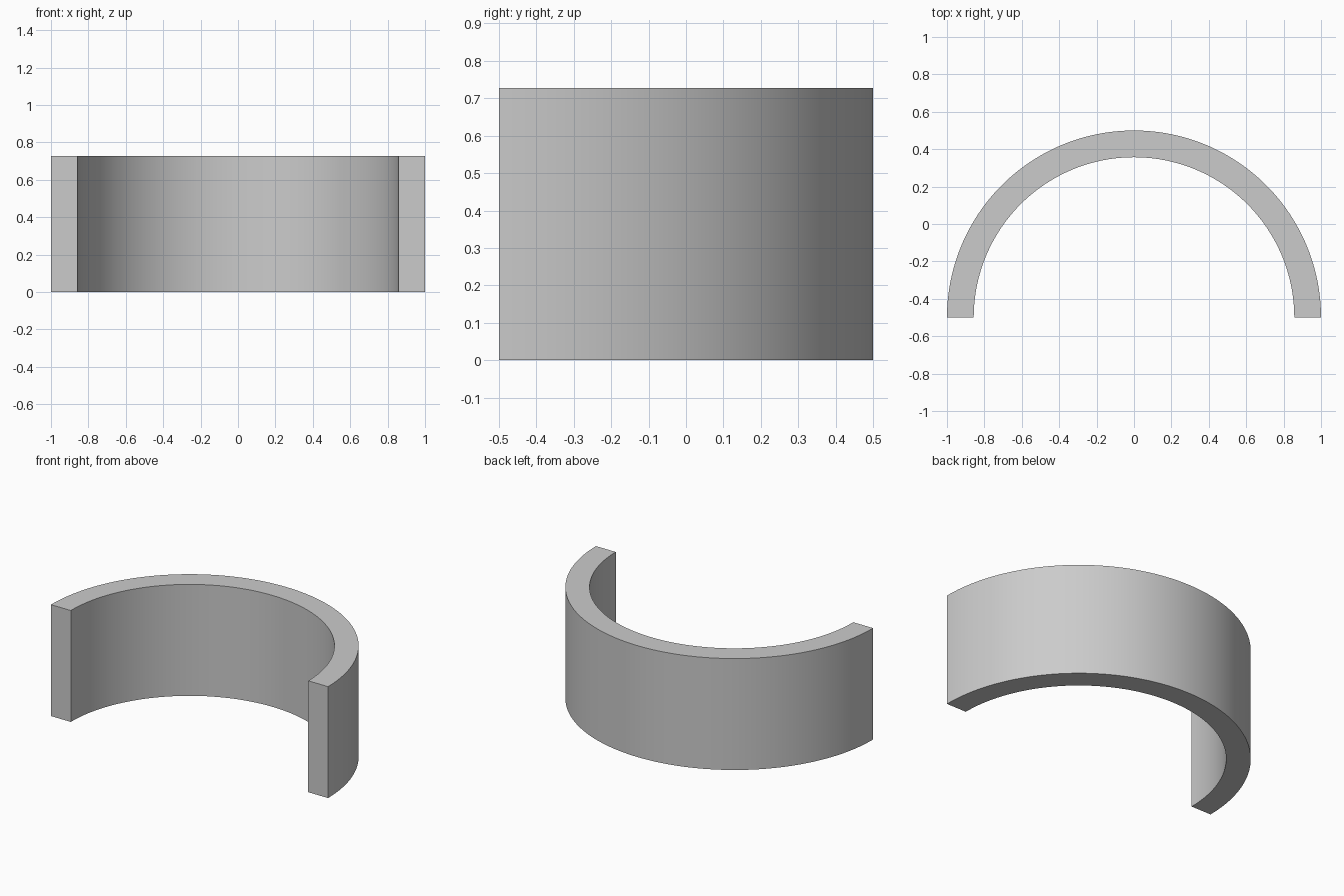
import bpy, bmesh
from math import pi, cos, sin

if "Cube" in bpy.data.objects:
    bpy.data.objects.remove(bpy.data.objects["Cube"])

OUTER, INNER, HEIGHT = 1.0, 0.857, 0.727
CENTRE_Y, STEPS = -0.5, 96


def arc(bm, radius):
    """Half circle of vertices from the right end to the left end."""
    angles = [pi * i / STEPS for i in range(STEPS + 1)]
    return [bm.verts.new((radius * cos(a), CENTRE_Y + radius * sin(a), 0)) for a in angles]


# Flat half-ring footprint
bm = bmesh.new()
outer, inner = arc(bm, OUTER), arc(bm, INNER)
footprint = [bm.faces.new((outer[i], outer[i + 1], inner[i + 1], inner[i]))
             for i in range(STEPS)]

# Raise it into a solid curved wall
raised = bmesh.ops.extrude_face_region(bm, geom=footprint, use_keep_orig=True)["geom"]
bmesh.ops.translate(bm, vec=(0, 0, HEIGHT),
                    verts=[g for g in raised if isinstance(g, bmesh.types.BMVert)])
bmesh.ops.recalc_face_normals(bm, faces=bm.faces)

mesh = bpy.data.meshes.new("half_ring_wall")
bm.to_mesh(mesh)
bm.free()
wall = bpy.data.objects.new("half_ring_wall", mesh)
bpy.context.collection.objects.link(wall)

# Smooth curved faces, crisp rims and ends
bpy.context.view_layer.objects.active = wall
wall.select_set(True)
bpy.ops.object.shade_smooth_by_angle()
